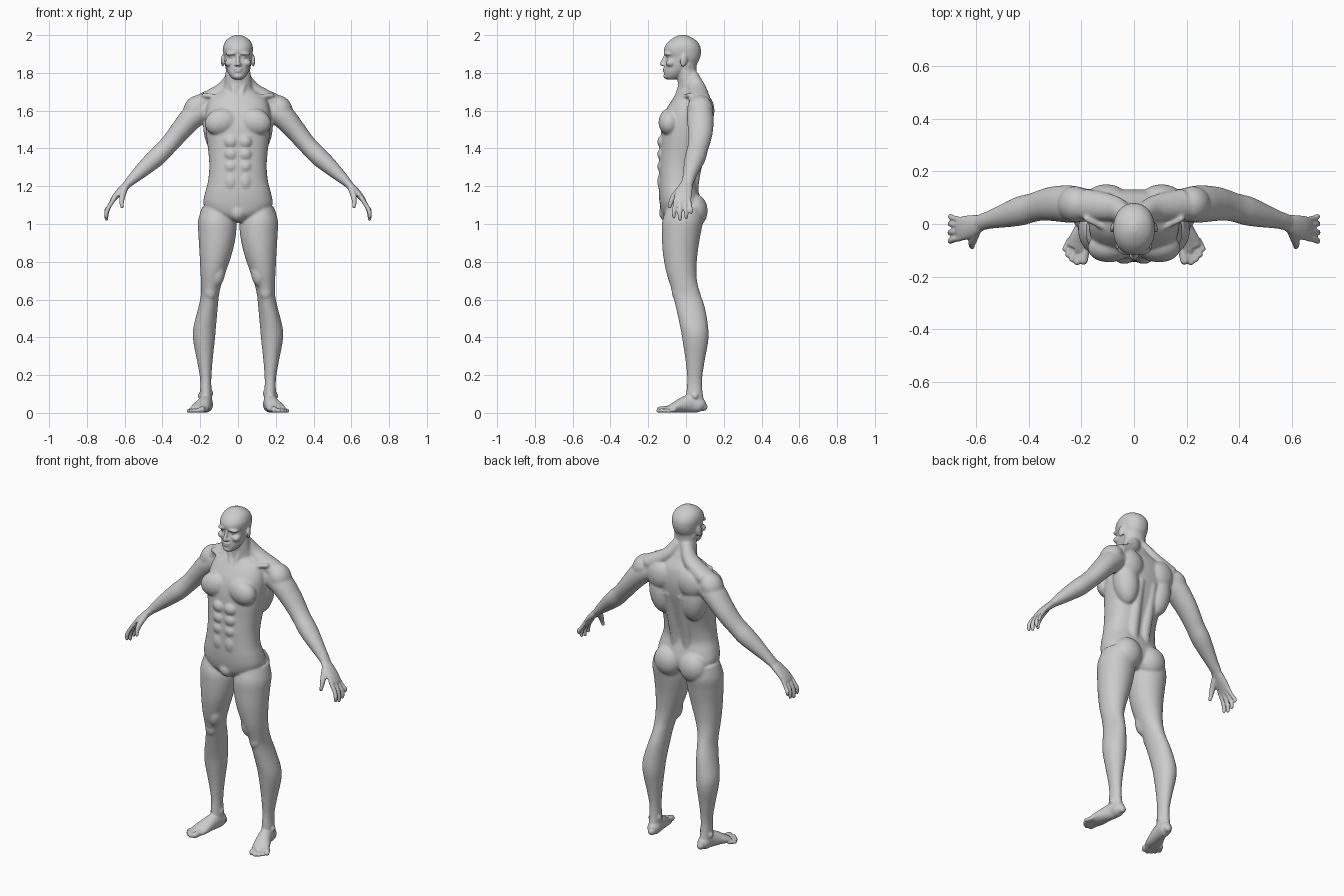
import bpy, bmesh, math
from mathutils import Vector, Matrix, Euler

bm = bmesh.new()


def ball(c, r, rot=(0, 0, 0)):
    m = Matrix.Translation(c) @ Euler(rot).to_matrix().to_4x4() @ Matrix.Diagonal((*r, 1))
    bmesh.ops.create_icosphere(bm, subdivisions=3, radius=1, matrix=m)


def spline(rows, k=4):
    """Catmull-Rom interpolation of rows of numbers."""
    p = [rows[0]] + list(rows) + [rows[-1]]
    out = []
    for i in range(1, len(p) - 2):
        for s in range(k):
            t = s / k
            out.append([0.5 * (2 * b + (c - a) * t + (2 * a - 5 * b + 4 * c - d) * t * t
                               + (3 * b - a - 3 * c + d) * t ** 3)
                        for a, b, c, d in zip(p[i - 1], p[i], p[i + 1], p[i + 2])])
    return out + [list(rows[-1])]


def skin(rings):
    for r0, r1 in zip(rings, rings[1:]):
        n = len(r0)
        for i in range(n):
            bm.faces.new((r0[i], r0[(i + 1) % n], r1[(i + 1) % n], r1[i]))
    bm.faces.new(rings[0][::-1])
    bm.faces.new(rings[-1])


def stack(rows, power=2.0, n=40):
    """Horizontal rings: z, centre x, half width, front y, back y."""
    rings = []
    for z, cx, hw, yf, yb in spline(rows):
        ring = []
        for i in range(n):
            a = 2 * math.pi * i / n
            c, s = math.cos(a), math.sin(a)
            x = math.copysign(abs(c) ** (2 / power), c) * hw
            y = math.copysign(abs(s) ** (2 / power), s) * (yb - yf) / 2
            ring.append(bm.verts.new((cx + x, (yf + yb) / 2 + y, z)))
        rings.append(ring)
    skin(rings)


def tube(rows, ref=(0, 1, 0), n=24):
    """Rings across a path: x, y, z, radius along ref, other radius; round ends."""
    pts = spline(rows)
    rings = []
    for j, (x, y, z, a, b) in enumerate(pts):
        t = (Vector(pts[min(j + 1, len(pts) - 1)][:3]) - Vector(pts[max(j - 1, 0)][:3])).normalized()
        side = (Vector(ref) - t * t.dot(Vector(ref))).normalized()
        up = t.cross(side)
        ring = []
        for i in range(n):
            w = 2 * math.pi * i / n
            ring.append(bm.verts.new(Vector((x, y, z)) + side * a * math.cos(w) + up * b * math.sin(w)))
        rings.append(ring)
    skin(rings)
    for x, y, z, a, b in (rows[0], rows[-1]):
        ball((x, y, z), [min(a, b)] * 3)


def rod(p, q, r0, r1, ref=(0, 1, 0)):
    tube([(*p, r0, r0), (*q, r1, r1)], ref)


# torso
stack([(1.01, 0, .05, -.09, .03), (1.05, 0, .14, -.125, .075), (1.10, 0, .182, -.138, .085),
       (1.16, 0, .176, -.144, .07), (1.22, 0, .160, -.144, .055), (1.30, 0, .152, -.143, .068),
       (1.38, 0, .157, -.138, .09), (1.46, 0, .167, -.134, .112), (1.53, 0, .172, -.127, .128),
       (1.60, 0, .17, -.108, .132), (1.66, 0, .15, -.072, .122), (1.70, 0, .10, -.042, .10),
       (1.73, 0, .05, -.02, .08)], 2.35)
# chest, belly and back muscles
ball((.085, -.083, 1.54), (.093, .062, .074), (0, .25, -.15))
for z in (1.435, 1.37, 1.305, 1.225):
    ball((.037, -.124, z), (.037, .028, .036 if z > 1.25 else .055))
ball((.112, .065, 1.5), (.072, .073, .14), (0, .12, 0))
ball((.105, .098, 1.6), (.08, .053, .085))
tube([(.04, .033, 1.14, .03, .03), (.04, .038, 1.24, .034, .034), (.043, .065, 1.38, .034, .036),
      (.042, .095, 1.52, .03, .036)], (1, 0, 0))
# hips
ball((.083, .044, 1.07), (.086, .071, .09))
ball((0, -.098, 1.06), (.045, .045, .048))
# collar and shoulders
rod((.02, -.056, 1.66), (.18, .02, 1.682), .012, .013)
tube([(.03, .035, 1.78, .035, .035), (.08, .06, 1.71, .05, .04), (.19, .075, 1.645, .06, .045)])
ball((.224, .075, 1.607), (.064, .069, .078), (0, -.5, 0))

# neck
stack([(1.66, 0, .10, -.05, .105), (1.72, 0, .078, -.043, .088), (1.77, 0, .069, -.045, .062),
       (1.82, 0, .064, -.045, .055), (1.86, 0, .06, -.04, .06)])
rod((.056, .01, 1.84), (.014, -.052, 1.67), .014, .012)

# head
stack([(1.765, 0, .02, -.10, -.06), (1.775, 0, .035, -.114, -.03), (1.80, 0, .052, -.116, 0),
       (1.83, 0, .063, -.114, .04), (1.86, 0, .070, -.110, .066), (1.885, 0, .074, -.105, .076),
       (1.91, 0, .078, -.117, .080), (1.94, 0, .078, -.112, .076), (1.97, 0, .065, -.088, .056),
       (1.99, 0, .040, -.058, .025), (2.001, 0, .012, -.03, 0)], 2.15)
# face
tube([(0, -.106, 1.893, .009, .010), (0, -.120, 1.862, .010, .011), (0, -.129, 1.846, .012, .010)], (1, 0, 0))
ball((.011, -.118, 1.843), (.009, .011, .008))
ball((.032, -.098, 1.902), (.034, .020, .010), (0, .1, .2))
ball((.032, -.089, 1.884), (.015, .014, .011))
ball((.046, -.082, 1.852), (.024, .026, .020))
ball((0, -.113, 1.821), (.023, .011, .006))
ball((0, -.112, 1.809), (.020, .012, .007))
ball((0, -.102, 1.783), (.025, .018, .016))
# ears
ball((.080, -.012, 1.866), (.009, .020, .034), (-.2, 0, .3))

# arms
tube([(.17, .07, 1.61, .06, .06), (.235, .075, 1.572, .071, .064), (.30, .077, 1.50, .067, .056),
      (.345, .072, 1.445, .060, .051), (.385, .062, 1.40, .055, .049), (.43, .05, 1.355, .056, .050),
      (.48, .035, 1.31, .048, .044), (.54, .018, 1.255, .036, .033), (.585, .005, 1.212, .031, .022)])
# hands
tube([(.58, .004, 1.215, .031, .021), (.612, -.006, 1.185, .041, .020), (.645, -.015, 1.15, .046, .017),
      (.668, -.018, 1.12, .044, .012)])
for y0, y1, drop, r in ((-.053, -.064, .012, .0115), (-.029, -.032, 0, .012),
                        (-.006, .001, .008, .0115), (.016, .028, .035, .0105)):
    tube([(.655, y0, 1.135, r, r), (.683, (y0 + y1) / 2, 1.092, r, r),
          (.696, y1, 1.055 + drop * .6, r, r), (.696, y1, 1.026 + drop, r * .8, r * .8)])
tube([(.597, -.022, 1.195, .018, .018), (.612, -.062, 1.15, .016, .016), (.616, -.08, 1.115, .012, .012),
      (.614, -.086, 1.092, .010, .010)])

# legs
stack([(1.09, .12, .070, -.10, .08), (1.02, .112, .099, -.125, .09), (.95, .11, .100, -.128, .078),
       (.85, .117, .087, -.123, .062), (.75, .131, .068, -.106, .055), (.68, .142, .054, -.085, .062),
       (.62, .149, .048, -.068, .080), (.55, .16, .052, -.052, .102), (.45, .177, .060, -.030, .118),
       (.38, .18, .057, -.018, .118), (.28, .176, .042, -.003, .100), (.18, .171, .030, .006, .086),
       (.10, .170, .031, .001, .089), (.04, .168, .033, .0, .10)])
# knees and ankles
ball((.147, -.046, .64), (.034, .030, .045))
ball((.108, -.055, .74), (.040, .045, .075), (0, -.1, 0))
for x, z in ((.143, .105), (.199, .09)):
    ball((x, .048, z), (.013, .018, .018))

# feet
tube([(.163, .092, .032, .022, .026), (.166, .075, .04, .034, .039), (.171, .03, .05, .036, .049),
      (.184, -.02, .041, .042, .040), (.200, -.065, .027, .049, .026), (.212, -.095, .019, .046, .017)],
     (1, 0, 0))
for i, (x, y, r) in enumerate(((.192, -.138, .017), (.216, -.145, .012), (.235, -.134, .0115),
                               (.250, -.117, .011), (.262, -.095, .0105))):
    rod((.182 + .016 * i, -.085 + .006 * i, r + .004), (x, y, r), r, r, (1, 0, 0))

# join the parts into one skin
bmesh.ops.recalc_face_normals(bm, faces=bm.faces)
mesh = bpy.data.meshes.new("body")
bm.to_mesh(mesh)
bm.free()
body = bpy.data.objects.new("body", mesh)
bpy.context.collection.objects.link(body)
mirror = body.modifiers.new("mirror", 'MIRROR')
mirror.use_mirror_merge = False
remesh = body.modifiers.new("remesh", 'REMESH')
remesh.mode = 'VOXEL'
remesh.voxel_size = .005
dg = bpy.context.evaluated_depsgraph_get()
body.data = bpy.data.meshes.new_from_object(body.evaluated_get(dg))
body.modifiers.clear()

# smooth the large muscles strongly, the face, hands and feet lightly
soft = body.vertex_groups.new(name="soft")
soft.add([v.index for v in body.data.vertices
          if abs(v.co.x) < .57 and .10 < v.co.z and (v.co.z < 1.765 or v.co.y > 0)], 1, 'REPLACE')
for name, count, group in (("blend", 16, "soft"), ("polish", 3, "")):
    m = body.modifiers.new(name, 'SMOOTH')
    m.factor, m.iterations, m.vertex_group = .5, count, group
for p in body.data.polygons:
    p.use_smooth = True
